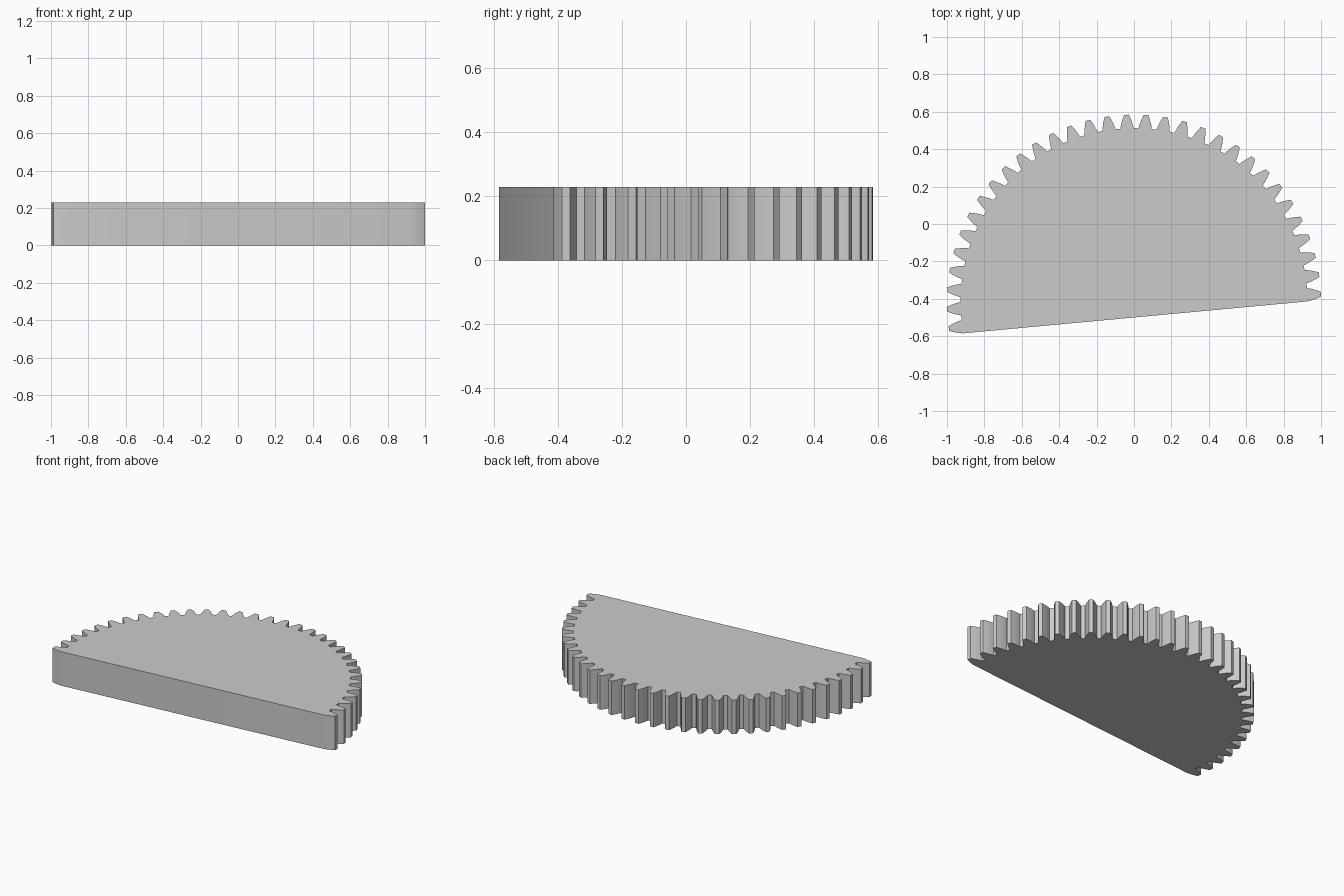
import bpy
import bmesh
from math import acos, cos, sin, sqrt, tan, radians, pi

cube = bpy.data.objects.get("Cube")
if cube:
    bpy.data.objects.remove(cube, do_unlink=True)

# Gear proportions
TEETH, CUT_TEETH = 60, 32
TIP = 1.0
MODULE = 2 * TIP / (TEETH + 2)
PITCH = MODULE * TEETH / 2
ROOT = PITCH - 1.25 * MODULE
PRESSURE = radians(20)
BASE = PITCH * cos(PRESSURE)
FIRST = radians(2.3)
HEIGHT = 0.23
STEPS = 4


def half_angle(r):
    """Half the angular width of an involute tooth at radius r."""
    a = acos(BASE / r)
    return pi / (2 * TEETH) + (tan(PRESSURE) - PRESSURE) - (tan(a) - a)


# Outline: one involute tooth repeated around the arc, closed by a straight chord
flank = [ROOT + (TIP - ROOT) * i / STEPS for i in range(STEPS + 1)]
tooth = [(r, -half_angle(r)) for r in flank] + [(r, half_angle(r)) for r in reversed(flank)]
outline = []
for k in range(CUT_TEETH):
    mid = FIRST + k * 2 * pi / TEETH
    outline += [(r * cos(mid + a), r * sin(mid + a)) for r, a in tooth]
xs, ys = zip(*outline)
cx, cy = (min(xs) + max(xs)) / 2, (min(ys) + max(ys)) / 2

# Extrude the outline into a solid plate
bm = bmesh.new()
face = bm.faces.new([bm.verts.new((x - cx, y - cy, 0)) for x, y in outline])
top = bmesh.ops.extrude_face_region(bm, geom=[face], use_keep_orig=True)
bmesh.ops.translate(bm, vec=(0, 0, HEIGHT),
                    verts=[v for v in top["geom"] if isinstance(v, bmesh.types.BMVert)])
bmesh.ops.recalc_face_normals(bm, faces=bm.faces)
mesh = bpy.data.meshes.new("gear_segment")
bm.to_mesh(mesh)
bm.free()
gear = bpy.data.objects.new("gear_segment", mesh)
bpy.context.collection.objects.link(gear)

# Plain grey
grey = bpy.data.materials.new("grey")
grey.use_nodes = True
grey.diffuse_color = (0.6, 0.6, 0.6, 1)
grey.node_tree.nodes["Principled BSDF"].inputs["Base Color"].default_value = (0.6, 0.6, 0.6, 1)
mesh.materials.append(grey)

# Soft flanks, crisp rims
bpy.ops.object.select_all(action="DESELECT")
gear.select_set(True)
bpy.context.view_layer.objects.active = gear
bpy.ops.object.shade_smooth_by_angle(angle=radians(30))
